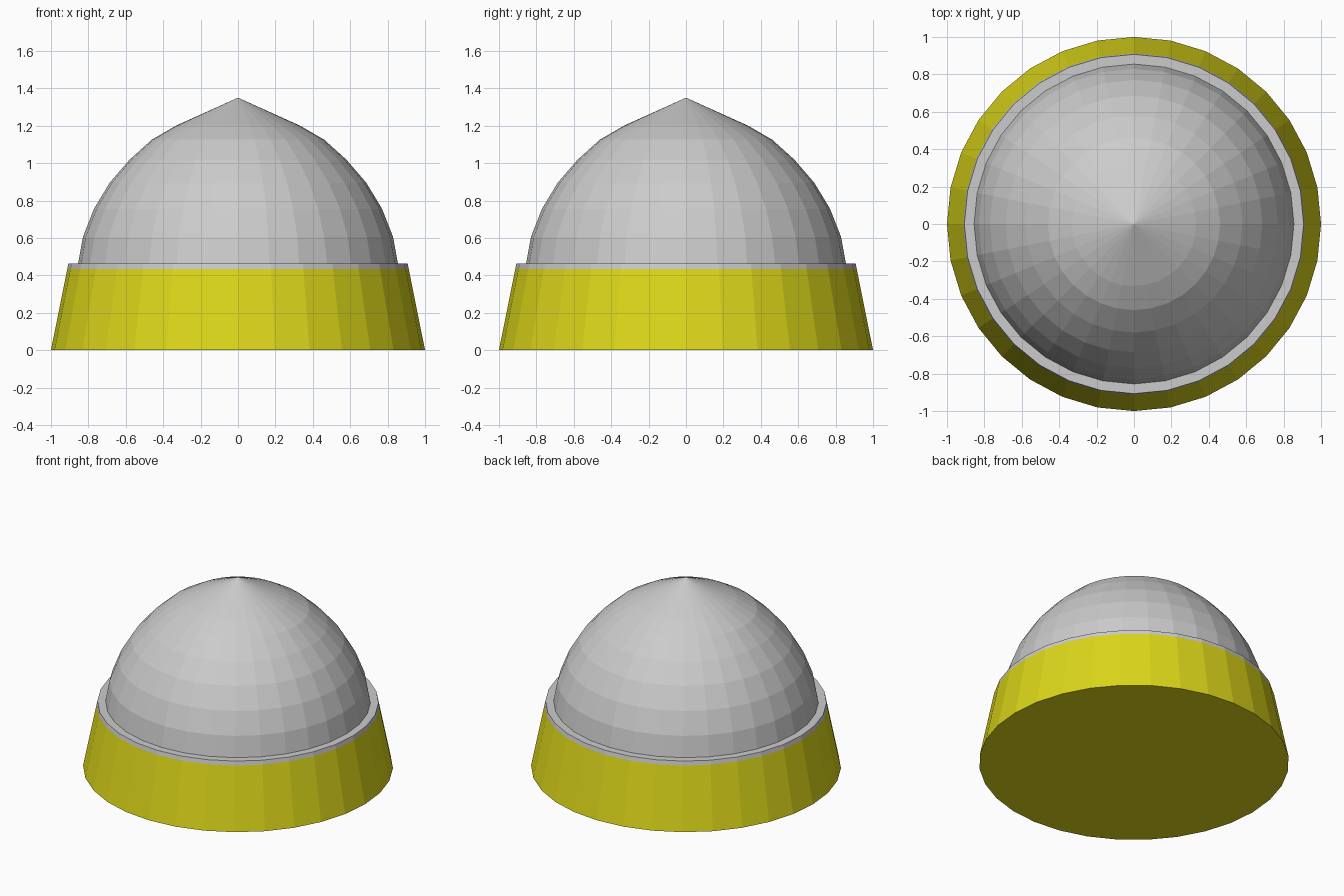
import bpy, bmesh, math

if "Cube" in bpy.data.objects:
    bpy.data.objects.remove(bpy.data.objects["Cube"])

SIDES = 32


def lathe(name, profile, color=None):
    """Revolve (radius, z) points round z; radius 0 becomes a pole."""
    bm = bmesh.new()
    rings = []
    for r, z in profile:
        if r == 0:
            rings.append([bm.verts.new((0, 0, z))] * SIDES)
        else:
            rings.append([bm.verts.new((r * math.cos(math.tau * i / SIDES),
                                        r * math.sin(math.tau * i / SIDES), z))
                          for i in range(SIDES)])
    for low, high in zip(rings, rings[1:]):
        for i in range(SIDES):
            j = (i + 1) % SIDES
            quad = [low[i], low[j], high[j], high[i]]
            bm.faces.new(list(dict.fromkeys(quad)))
    # Flat underside closes an open first ring
    if profile[0][0] > 0 and profile[0][1] == 0:
        bm.faces.new(rings[0][::-1])
    mesh = bpy.data.meshes.new(name)
    bm.to_mesh(mesh)
    bm.free()
    obj = bpy.data.objects.new(name, mesh)
    bpy.context.collection.objects.link(obj)
    if color:
        mat = bpy.data.materials.new(name + "_paint")
        mat.diffuse_color = color
        mat.use_nodes = True
        mat.node_tree.nodes["Principled BSDF"].inputs["Base Color"].default_value = mat.diffuse_color
        mesh.materials.append(mat)
    return obj


# Tapered yellow base with flat underside
lathe("base", [(1.0, 0), (0.913, 0.434)], (0.72, 0.68, 0.01, 1))

# Grey rim band and its flat ledge
lathe("rim", [(0.913, 0.434), (0.907, 0.463), (0.855, 0.463)])

# Faceted dome with pointed top
lathe("dome", [(0.855, 0.463), (0.829, 0.606), (0.77, 0.756), (0.686, 0.895),
               (0.58, 1.018), (0.46, 1.126), (0.332, 1.2), (0, 1.35)])
